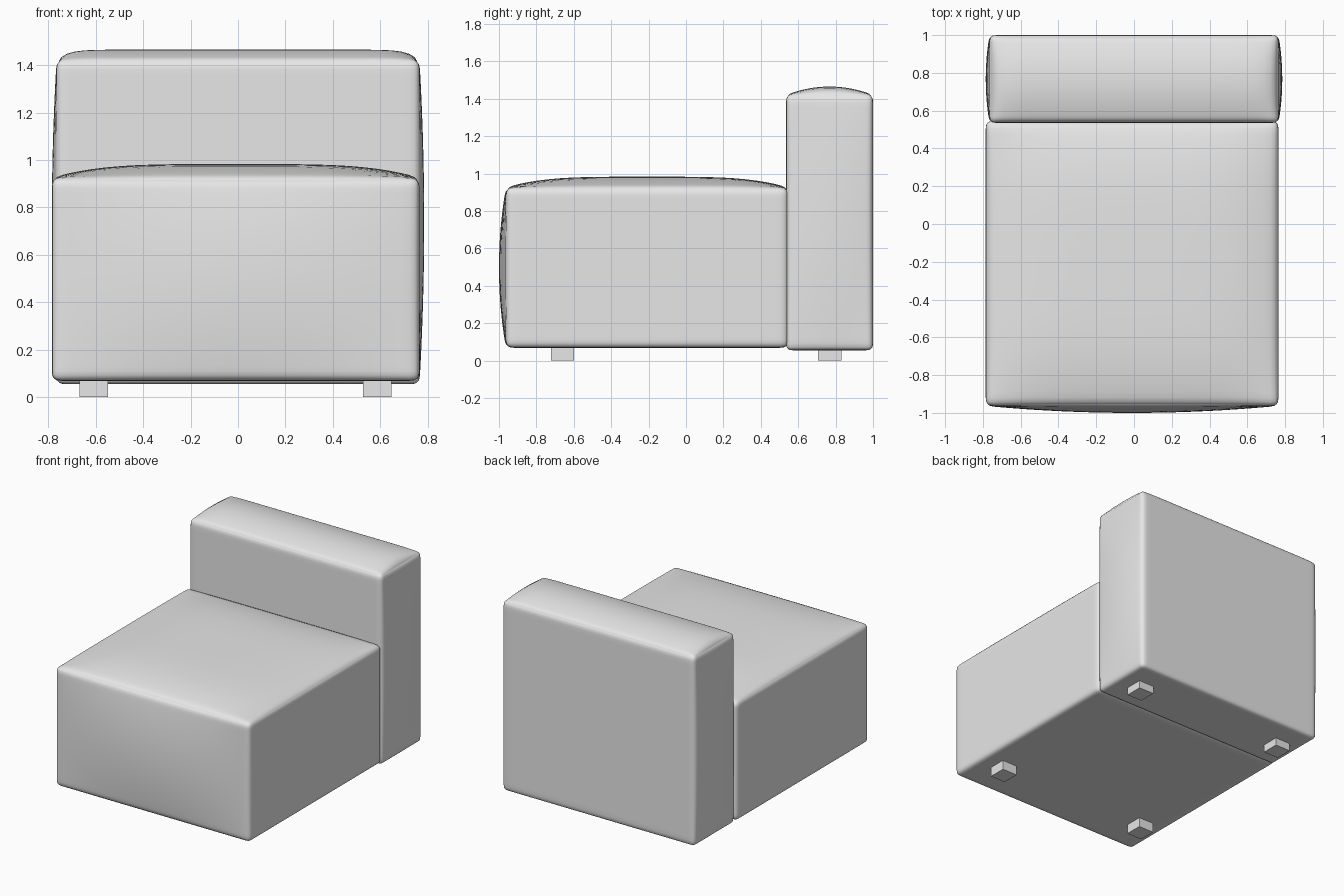
import bpy
import bmesh
from math import sin, pi
from mathutils import Vector

old = bpy.data.objects.get("Cube")
if old:
    bpy.data.objects.remove(old, do_unlink=True)


def make_material(name, rgb):
    mat = bpy.data.materials.new(name)
    mat.use_nodes = True
    colour = (*rgb, 1.0)
    mat.diffuse_color = colour
    mat.node_tree.nodes["Principled BSDF"].inputs["Base Color"].default_value = colour
    return mat


grey = make_material("light grey fabric", (0.8, 0.8, 0.8))


def finish(bm, name, smooth):
    mesh = bpy.data.meshes.new(name)
    for face in bm.faces:
        face.smooth = smooth
    bm.to_mesh(mesh)
    bm.free()
    mesh.materials.append(grey)
    obj = bpy.data.objects.new(name, mesh)
    bpy.context.collection.objects.link(obj)
    return obj


def cushion(name, low, high, radius, puff):
    """Rounded box between two corners; puff(u) returns the padding offset."""
    low, high = Vector(low), Vector(high)
    centre, half = (low + high) / 2, (high - low) / 2
    bm = bmesh.new()
    bmesh.ops.create_cube(bm, size=2)
    bmesh.ops.subdivide_edges(bm, edges=bm.edges[:], cuts=27, use_grid_fill=True)
    for v in bm.verts:
        # crowd the grid towards the edges so the rounding is well sampled
        u = Vector([sin(c * pi / 2) for c in v.co])
        p = Vector([u[i] * half[i] for i in range(3)])
        core = Vector([max(radius - half[i], min(half[i] - radius, p[i])) for i in range(3)])
        p = core + (p - core).normalized() * radius
        v.co = centre + p + Vector(puff(u))
    return finish(bm, name, True)


def dome(a, b, power):
    return (1 - abs(a) ** power) * (1 - abs(b) ** power)


def seat_puff(u):
    return (0,
            -0.037 * max(0, -u.y) * dome(u.x, u.z, 2),
            0.058 * max(0, u.z) * dome(u.x, u.y, 4))


def back_puff(u):
    return (0.02 * u.x * dome(u.y, u.z, 2),
            0,
            0.045 * max(0, u.z) * (1 - u.y ** 2) * (1 - u.x ** 16))


# Upholstered blocks
cushion("seat_block", (-0.785, -0.963, 0.068), (0.765, 0.546, 0.925), 0.035, seat_puff)
cushion("backrest", (-0.765, 0.535, 0.055), (0.765, 1.0, 1.42), 0.03, back_puff)

# Square feet
for side, x in (("right", -0.608), ("left", 0.588)):
    for end, y in (("front", -0.66), ("back", 0.768)):
        bm = bmesh.new()
        bmesh.ops.create_cube(bm, size=1)
        bmesh.ops.scale(bm, vec=(0.12, 0.125, 0.09), verts=bm.verts)
        bmesh.ops.translate(bm, vec=(x, y, 0.045), verts=bm.verts)
        finish(bm, f"{end}_{side}_foot", False)
